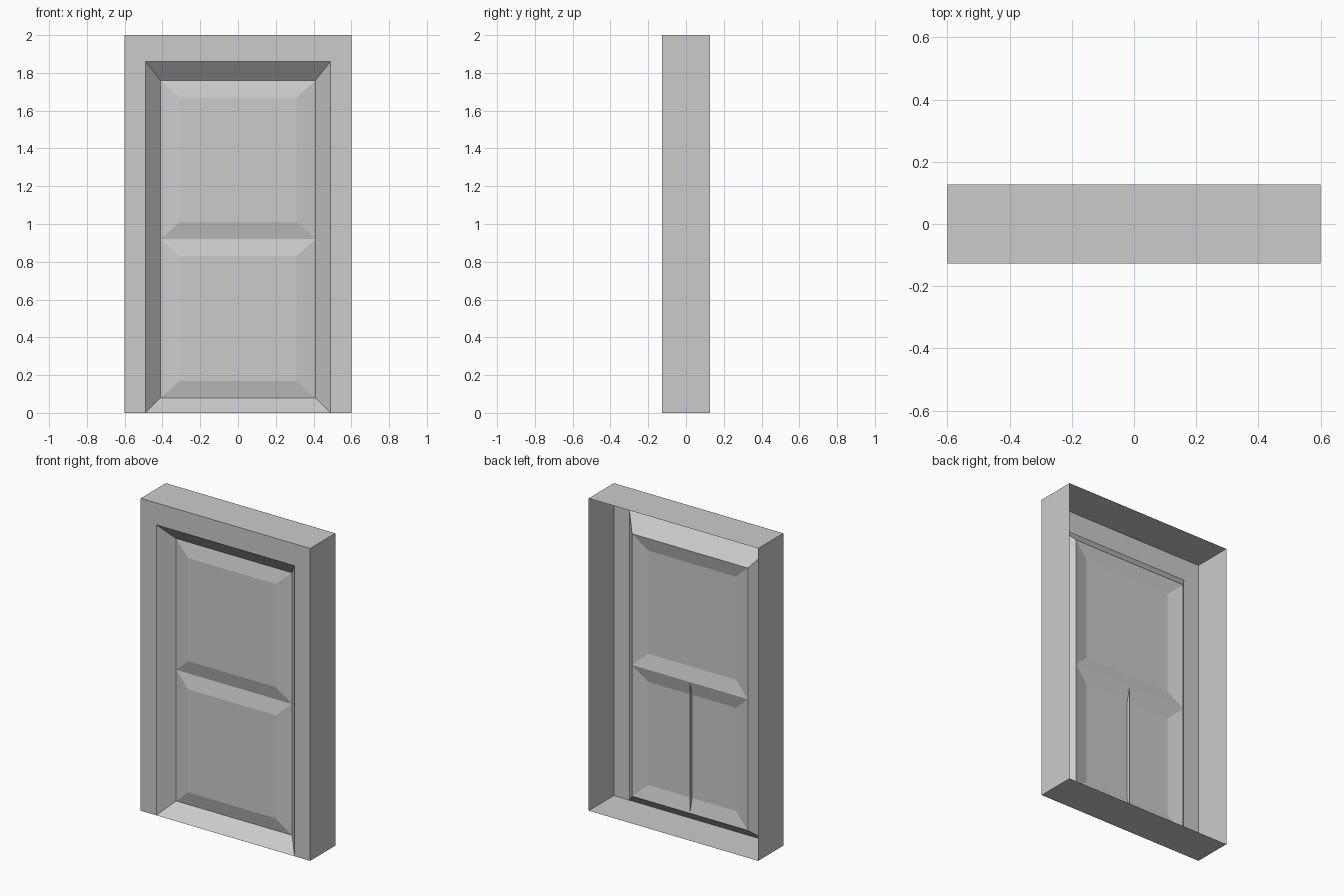
import bpy, bmesh

if "Cube" in bpy.data.objects:
    bpy.data.objects.remove(bpy.data.objects["Cube"])

FRONT, BACK = -0.127, 0.127     # casing depth
DOOR, RAISED = -0.04, -0.062    # door plane and raised panel face


def ring(bm, half_width, z0, z1, y):
    """Rectangle of vertices facing the front, counter-clockwise from lower left."""
    w = half_width
    return [bm.verts.new((x, y, z)) for x, z in ((-w, z0), (w, z0), (w, z1), (-w, z1))]


def bridge(bm, a, b, skip=()):
    """Join two rings side by side (0 bottom, 1 right, 2 top, 3 left)."""
    for i in range(4):
        if i not in skip:
            j = (i + 1) % 4
            bm.faces.new((a[i], a[j], b[j], b[i]))


def finish(name, bm):
    mesh = bpy.data.meshes.new(name)
    bm.to_mesh(mesh)
    bm.free()
    obj = bpy.data.objects.new(name, mesh)
    bpy.context.collection.objects.link(obj)
    return obj


# Casing: outer walls open at the back, front trim on three sides, sloped reveal
bm = bmesh.new()
back = ring(bm, 0.6, 0, 2, BACK)
front = ring(bm, 0.6, 0, 2, FRONT)
opening = ring(bm, 0.49, 0, 1.86, FRONT)
inner = ring(bm, 0.41, 0.08, 1.76, DOOR)
bridge(bm, back, front)
bridge(bm, front, opening, skip=(0,))
bridge(bm, opening, inner)
finish("door_casing", bm)

# Two raised door panels with bevelled borders
for name, z0, z1 in (("lower_panel", 0.08, 0.92), ("upper_panel", 0.92, 1.76)):
    bm = bmesh.new()
    border = ring(bm, 0.41, z0, z1, DOOR)
    face = ring(bm, 0.31, z0 + 0.09, z1 - 0.09, RAISED)
    bridge(bm, border, face)
    bm.faces.new(face)
    finish(name, bm)

# Thin upright web behind the lower panel
bm = bmesh.new()
profile = ((DOOR, 0.08), (RAISED, 0.17), (RAISED, 0.83), (DOOR, 0.92))
bm.faces.new([bm.verts.new((0, y, z)) for y, z in profile])
finish("panel_web", bm)
